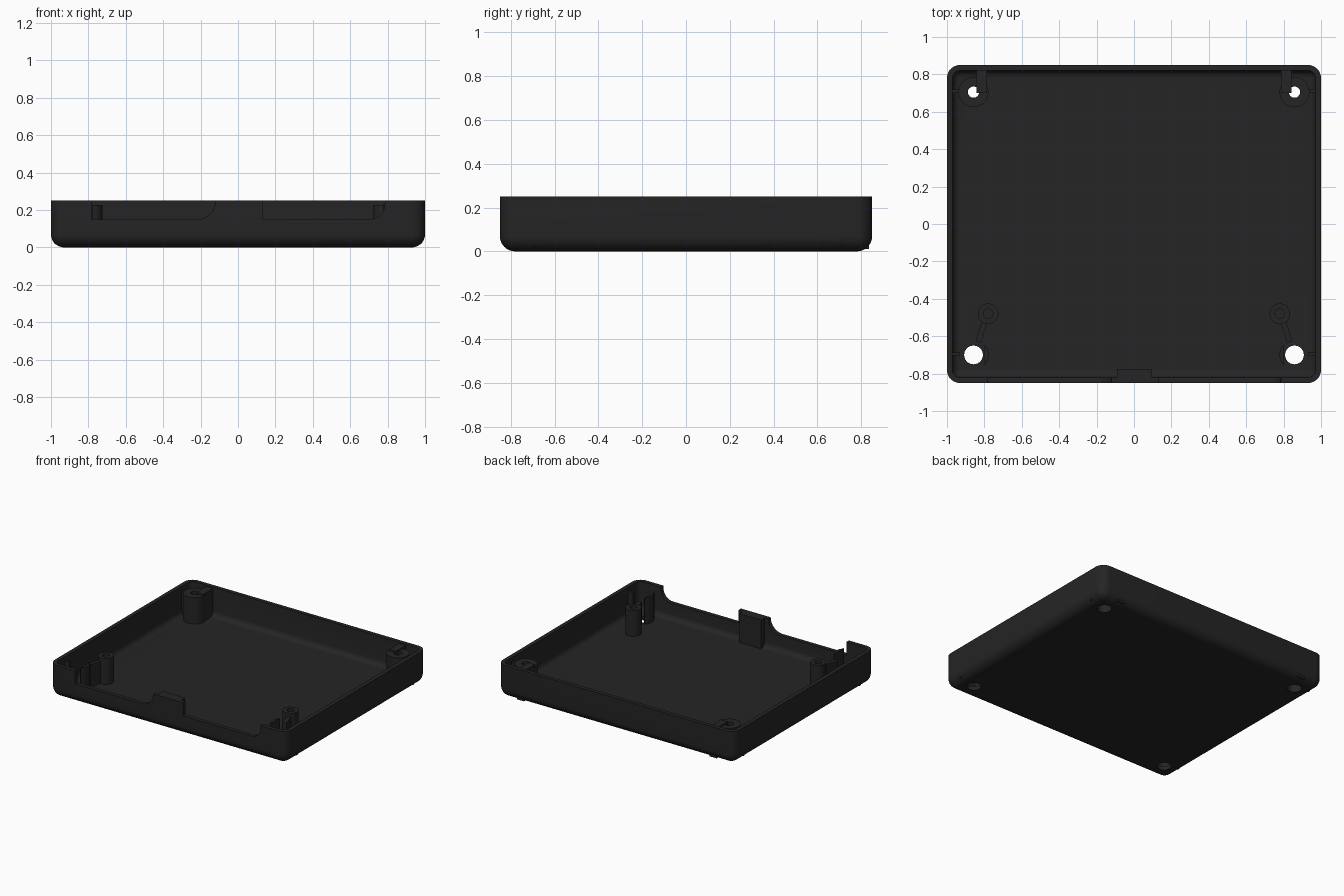
import bpy, bmesh, math

if "Cube" in bpy.data.objects:
    bpy.data.objects.remove(bpy.data.objects["Cube"])

mat = bpy.data.materials.new("black plastic")
mat.diffuse_color = (0.018, 0.018, 0.018, 1)
mat.use_nodes = True
mat.node_tree.nodes["Principled BSDF"].inputs["Base Color"].default_value = mat.diffuse_color
HX, HY, H, R, WALL, FLOOR = 1.0, 0.85, 0.25, 0.07, 0.03, 0.03


def finish(name, bm):
    bmesh.ops.recalc_face_normals(bm, faces=bm.faces)
    me = bpy.data.meshes.new(name)
    bm.to_mesh(me)
    bm.free()
    me.materials.append(mat)
    ob = bpy.data.objects.new(name, me)
    bpy.context.collection.objects.link(ob)
    return ob


def prism(name, pts, axis, a, b):
    """Extrude a 2D outline along y (outline in xz) or z (outline in xy)."""
    bm = bmesh.new()
    place = (lambda p, t: (p[0], t, p[1])) if axis == 'y' else (lambda p, t: (p[0], p[1], t))
    lo = [bm.verts.new(place(p, a)) for p in pts]
    hi = [bm.verts.new(place(p, b)) for p in pts]
    bm.faces.new(lo)
    bm.faces.new(hi)
    n = len(pts)
    for i in range(n):
        bm.faces.new((lo[i], lo[(i + 1) % n], hi[(i + 1) % n], hi[i]))
    return finish(name, bm)


def arc(cx, cy, r, a0, a1, n=8):
    return [(cx + r * math.cos(math.radians(a0 + (a1 - a0) * i / n)),
             cy + r * math.sin(math.radians(a0 + (a1 - a0) * i / n))) for i in range(n + 1)]


def cylinder(name, x, y, r, z0, z1, xmin=-9, xmax=9):
    pts = [(min(max(px, xmin), xmax), py) for px, py in arc(x, y, r, 0, 360, 40)[:-1]]
    return prism(name, pts, 'z', z0, z1)


def box(name, x0, x1, y0, y1, z0, z1):
    return prism(name, [(x0, y0), (x1, y0), (x1, y1), (x0, y1)], 'z', z0, z1)


def cut(ob, cutters):
    for c in cutters:
        m = ob.modifiers.new("cut", 'BOOLEAN')
        m.operation, m.solver, m.object = 'DIFFERENCE', 'EXACT', c
        bpy.context.view_layer.objects.active = ob
        bpy.ops.object.modifier_apply(modifier=m.name)


def rib(name, p, q, w, z0, z1):
    dx, dy = q[0] - p[0], q[1] - p[1]
    d = math.hypot(dx, dy)
    nx, ny = -dy / d * w / 2, dx / d * w / 2
    return prism(name, [(p[0] + nx, p[1] + ny), (q[0] + nx, q[1] + ny),
                        (q[0] - nx, q[1] - ny), (p[0] - nx, p[1] - ny)], 'z', z0, z1)


# Tray shell: rounded rectangles lofted up the outside and down the inside
def ring(inset, z):
    x, y, r = HX - inset, HY - inset, max(R - inset, 0.004)
    pts = []
    for sx, sy, a in ((1, 1, 0), (-1, 1, 90), (-1, -1, 180), (1, -1, 270)):
        pts += arc(sx * (x - r), sy * (y - r), r, a, a + 90)
    return [(px, py, z) for px, py in pts]


profile = [(R - R * math.sin(t), R - R * math.cos(t))
           for t in (math.pi / 2 * i / 8 for i in range(9))]
profile += [(0, H), (WALL, H)]
F = 0.04
profile += [(WALL + F - F * math.cos(t), FLOOR + F - F * math.sin(t))
            for t in (math.pi / 2 * i / 6 for i in range(7))]
bm = bmesh.new()
rings = [[bm.verts.new(p) for p in ring(i, z)] for i, z in profile]
for a, b in zip(rings, rings[1:]):
    for i in range(len(a)):
        j = (i + 1) % len(a)
        bm.faces.new((a[i], a[j], b[j], b[i]))
bm.faces.new(rings[0])
bm.faces.new(rings[-1])
tray = finish("tray", bm)

# Front wall openings, each with one rounded lower corner
cutters = []
for x0, x1, r in ((-0.78, -0.12, 0.1), (0.13, 0.785, 0.08)):
    outline = [(x0, 0.15)] + arc(x1 - r, 0.15 + r, r, -90, 0) + [(x1, 0.3), (x0, 0.3)]
    cutters.append(prism("opening_cutter", outline, 'y', -0.9, -0.8))
cut(tray, cutters)

# Corner screw bosses, guide posts and ribs
for s, side in ((-1, "left"), (1, "right")):
    for y, end in ((0.705, "back"), (-0.70, "front")):
        x, tag = s * 0.858, f"{end}_{side}"
        bore = cylinder("bore_cutter", x, y, 0.05, -0.05, 0.15)
        hole = cylinder("hole_cutter", x, y, 0.03, -0.05, 0.4)
        cutters += [bore, hole]
        flat = 0.80 if end == "front" else 0.94
        boss = cylinder("boss_" + tag, x, y, 0.08, 0.01, 0.23, -flat, flat)
        cut(boss, [bore, hole])
        cut(tray, [bore])
        rib("wall_rib_" + tag, (s * 0.93, y + 0.005), (s * 0.985, y + 0.005), 0.018, 0.02, 0.22)
        if end == "back":
            xs = sorted((s * 0.843, s * 0.785))
            block = box("boss_block_" + side, *xs, 0.70, 0.835, 0.01, 0.24)
            cut(block, [bore])
    px, py = s * 0.78, -0.48
    blind = cylinder("blind_cutter", px, py, 0.026, 0.12, 0.4)
    cutters.append(blind)
    post = cylinder("post_" + side, px, py, 0.055, 0.01, 0.227)
    cut(post, [blind])
    rib("post_rib_" + side, (s * 0.80, -0.528), (s * 0.832, -0.63), 0.03, 0.02, 0.2)

# Latch tab behind the middle of the front wall
box("front_tab", -0.09, 0.095, -0.825, -0.775, 0.02, H)

for c in cutters:
    bpy.data.objects.remove(c)
bpy.ops.object.select_all(action='DESELECT')
for ob in bpy.data.objects:
    ob.select_set(True)
    bpy.context.view_layer.objects.active = ob
bpy.ops.object.shade_smooth_by_angle(angle=math.radians(30))
